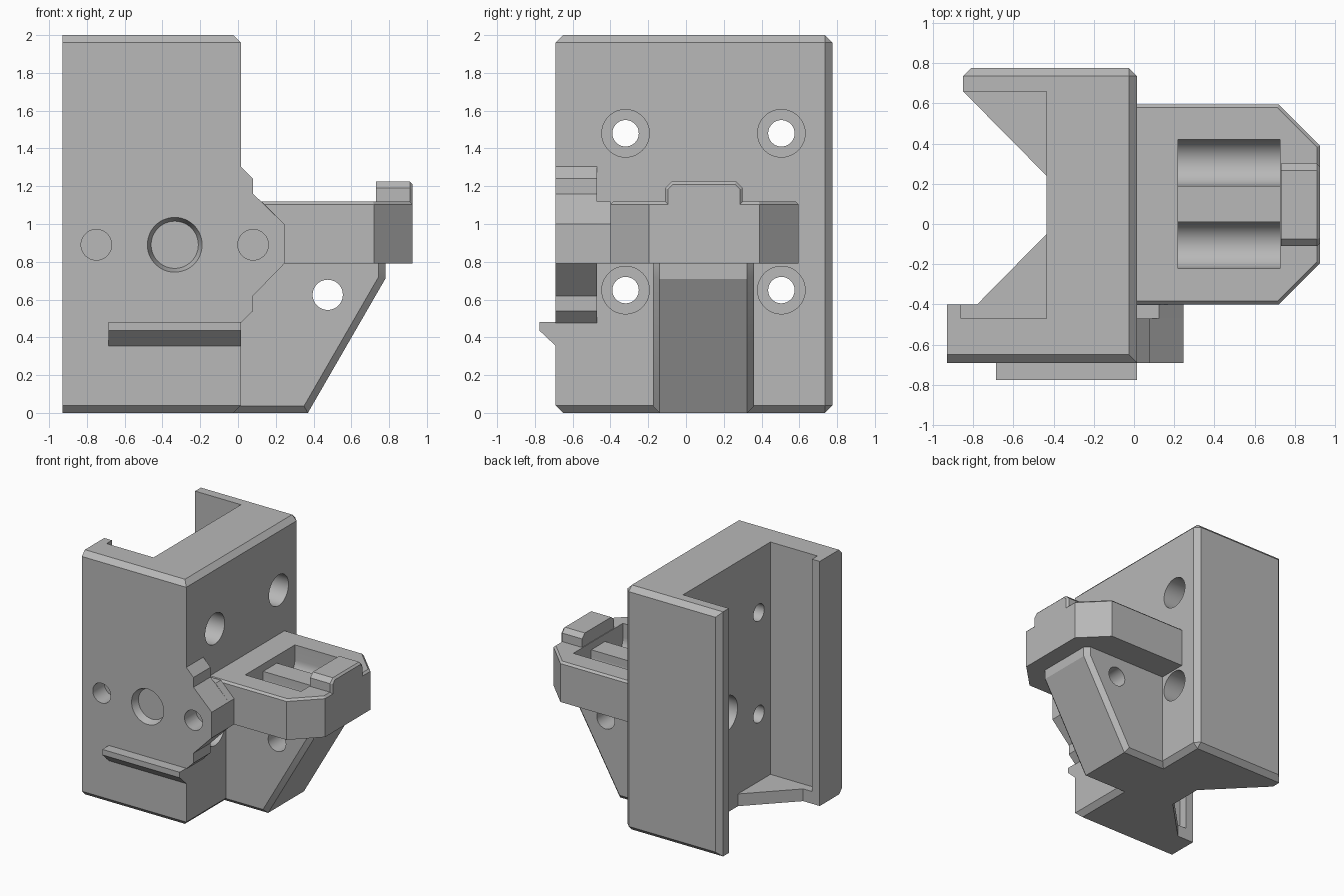
import bpy, bmesh, math
from mathutils import Vector, Matrix

cube = bpy.data.objects.get("Cube")
if cube:
    bpy.data.objects.remove(cube, do_unlink=True)

grey = bpy.data.materials.new("plain grey")
grey.use_nodes = True
grey.diffuse_color = (0.48, 0.48, 0.48, 1)
grey.node_tree.nodes["Principled BSDF"].inputs["Base Color"].default_value = grey.diffuse_color

# axis -> function placing a 2D outline point at a depth along that axis
PLACE = {
    "x": lambda p, d: (d, p[0], p[1]),
    "y": lambda p, d: (p[0], d, p[1]),
    "z": lambda p, d: (p[0], p[1], d),
}


def finish(name, bm):
    bmesh.ops.recalc_face_normals(bm, faces=bm.faces)
    mesh = bpy.data.meshes.new(name)
    bm.to_mesh(mesh)
    bm.free()
    mesh.materials.append(grey)
    obj = bpy.data.objects.new(name, mesh)
    bpy.context.collection.objects.link(obj)
    return obj


def prism(name, axis, outline, lo, hi, bevel=0, rule=None):
    """Extrude an outline along an axis and chamfer the edges picked by a rule."""
    bm = bmesh.new()
    rings = [[bm.verts.new(PLACE[axis](p, d)) for p in outline] for d in (lo, hi)]
    for ring in rings:
        bm.faces.new(ring)
    n = len(outline)
    for i in range(n):
        j = (i + 1) % n
        bm.faces.new((rings[0][i], rings[0][j], rings[1][j], rings[1][i]))
    bmesh.ops.recalc_face_normals(bm, faces=bm.faces)
    if rule:
        edges = [e for e in bm.edges if rule(e.verts[0].co, e.verts[1].co)]
        bmesh.ops.bevel(bm, geom=edges, offset=bevel, offset_type="OFFSET",
                        segments=1, profile=0.5, affect="EDGES")
    return finish(name, bm)


def rod(name, axis, center, r1, r2, length):
    """Cylinder or cone centred on a point."""
    bm = bmesh.new()
    turn = Vector((0, 0, 1)).rotation_difference(
        Vector([float(a == axis) for a in "xyz"])).to_matrix().to_4x4()
    bmesh.ops.create_cone(bm, cap_ends=True, segments=48, radius1=r1, radius2=r2,
                          depth=length, matrix=Matrix.Translation(center) @ turn)
    return finish(name, bm)


def box(name, x, y, z):
    return prism(name, "z", [(x[0], y[0]), (x[1], y[0]), (x[1], y[1]), (x[0], y[1])], *z)


def cut(obj, *cutters):
    bpy.context.view_layer.objects.active = obj
    for c in cutters:
        c.hide_render = True
        mod = obj.modifiers.new("cut", "BOOLEAN")
        mod.operation, mod.solver, mod.object = "DIFFERENCE", "EXACT", c
        bpy.ops.object.modifier_apply(modifier=mod.name)


def near(a, b):
    return abs(a - b) < 1e-4


FACE, FRONT, BACK, INNER = 0.015, -0.69, 0.775, -0.435
cutters = []


def helper(obj):
    cutters.append(obj)
    return obj


# main housing: a channel open on one side, with a lip on the front wall
def housing_edge(a, b):
    if near(a.z, b.z):
        return any(near(a[i], v) and near(b[i], v)
                   for i, v in ((0, FACE), (1, FRONT), (1, BACK)))
    return near(a.y, BACK)


housing = prism("housing", "z", [
    (-0.93, FRONT), (FACE, FRONT), (FACE, BACK), (-0.85, BACK), (-0.85, 0.66),
    (INNER, 0.66), (INNER, -0.47), (-0.86, -0.47), (-0.86, -0.4), (-0.93, -0.4),
], 0, 2, 0.04, housing_edge)

# floor gussets in the channel corners
prism("front_gusset", "z", [(INNER, -0.47), (INNER, -0.05), (-0.78, -0.4),
                            (-0.86, -0.4), (-0.86, -0.47)], 0, 0.1)
prism("back_gusset", "z", [(INNER, 0.66), (INNER, 0.24), (-0.85, 0.66)], 0, 0.1)

# ledge on the front face
prism("front_ledge", "x", [(FRONT, 0.48), (-0.775, 0.48), (-0.775, 0.435), (FRONT, 0.355)],
      -0.685, FACE)

# stepped wing beside the front face and its filler against the nose
wing = prism("front_wing", "y", [
    (FACE, 1.305), (0.08, 1.24), (0.08, 1.16), (0.245, 1.0), (0.245, 0.79),
    (0.08, 0.62), (0.08, 0.54), (FACE, 0.475)], FRONT, -0.47)
prism("wing_filler", "y", [(FACE, 0.79), (0.245, 0.79), (0.245, 1.0),
                           (0.125, 1.12), (FACE, 1.12)], -0.47, -0.4)

# support rib with chamfered lower edges
rib = prism("support_rib", "y", [(-0.1, 0), (0.37, 0), (0.78, 0.71), (0.78, 0.79), (-0.1, 0.79)],
            -0.175, 0.36, 0.036,
            lambda a, b: near(a.y, b.y) and not (near(a.x, -0.1) and near(b.x, -0.1))
            and not (near(a.z, 0.79) and near(b.z, 0.79)))
cut(rib, helper(rod("rib_hole_cutter", "y", (0.475, 0.1, 0.625), 0.08, 0.08, 1)))

# nose block with a chamfered top rim
nose = prism("nose", "z", [(FACE, -0.4), (0.72, -0.4), (0.925, -0.195), (0.925, 0.39),
                           (0.72, 0.595), (FACE, 0.595)], 0.79, 1.12, 0.016,
             lambda a, b: near(a.z, 1.12) and near(b.z, 1.12)
             and not (near(a.x, FACE) and near(b.x, FACE)))
SLOT = (0.22, 0.725)
for y in (0.305, -0.105):
    # round-bottomed slots
    cut(nose,
        helper(rod("slot_cutter", "x", (sum(SLOT) / 2, y, 1.0), 0.116, 0.116, SLOT[1] - SLOT[0])),
        helper(box("slot_top_cutter", SLOT, (y - 0.116, y + 0.116), (1.0, 1.3))))
cut(nose, helper(box("ridge_cutter", SLOT, (0, 0.2), (1.06, 1.3))))

# catch on the nose tip
prism("nose_catch", "x", [(-0.11, 1.08), (-0.11, 1.19), (-0.075, 1.225), (0.265, 1.225),
                          (0.3, 1.19), (0.3, 1.08)], 0.73, 0.925, 0.015,
      lambda a, b: near(a.x, 0.925) and near(b.x, 0.925) and max(a.z, b.z) > 1.1)

# counterbored mounting holes through the housing
for y in (-0.32, 0.505):
    for z in (0.65, 1.48):
        cut(housing,
            helper(rod("screw_hole_cutter", "x", (-0.2, y, z), 0.07, 0.07, 0.7)),
            helper(rod("counterbore_cutter", "x", (0.015, y, z), 0.126, 0.126, 0.5)))

# blind bore inside the channel
cut(housing, helper(rod("channel_bore_cutter", "x", (INNER, 0.1, 0.81), 0.145, 0.145, 0.5)))

# tapered recess and blind pin holes on the front face
cut(housing, helper(rod("recess_cutter", "y", (-0.335, FRONT, 0.89), 0.165, 0.125, 0.12)))
for x, parts in ((-0.75, [housing]), (0.08, [housing, wing])):
    pin = helper(rod("pin_hole_cutter", "y", (x, FRONT, 0.89), 0.081, 0.081, 0.3))
    for part in parts:
        cut(part, pin)

for c in cutters:
    bpy.data.objects.remove(c, do_unlink=True)

# smooth the round surfaces only
bpy.ops.object.select_all(action="DESELECT")
for part in (housing, wing, rib, nose):
    part.select_set(True)
bpy.context.view_layer.objects.active = housing
bpy.ops.object.shade_smooth_by_angle(angle=math.radians(25))
